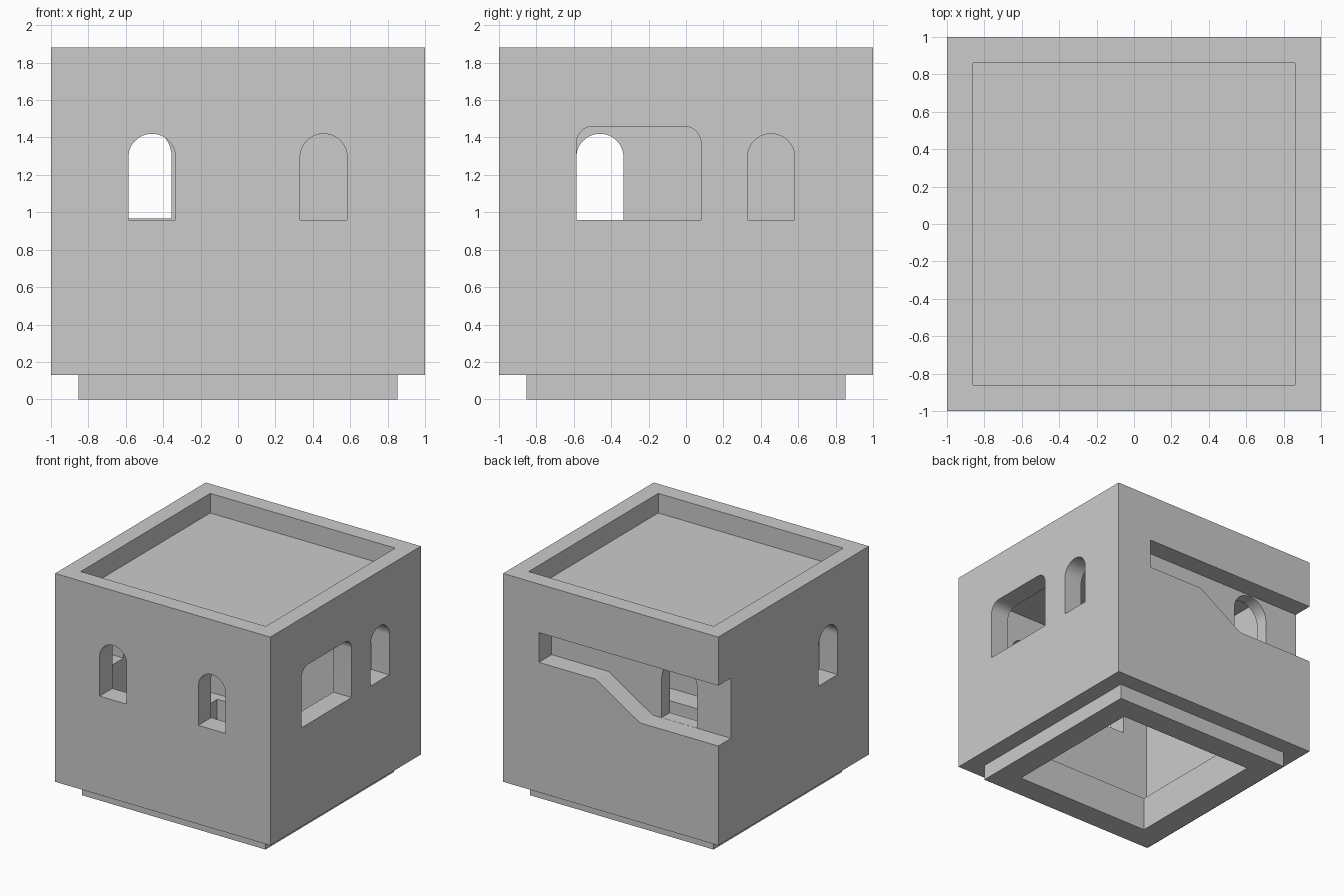
import bpy, bmesh
from math import pi, sin, cos, radians

if "Cube" in bpy.data.objects:
    bpy.data.objects.remove(bpy.data.objects["Cube"])


def prism(name, pts, axis, lo, hi):
    """Extrude a 2D profile along an axis; x: (y,z), y: (x,z), z: (x,y)."""
    place = {'x': lambda u, v, d: (d, u, v),
             'y': lambda u, v, d: (u, d, v),
             'z': lambda u, v, d: (u, v, d)}[axis]
    bm = bmesh.new()
    a = [bm.verts.new(place(u, v, lo)) for u, v in pts]
    b = [bm.verts.new(place(u, v, hi)) for u, v in pts]
    bm.faces.new(a)
    bm.faces.new(b)
    n = len(pts)
    for i in range(n):
        j = (i + 1) % n
        bm.faces.new((a[i], a[j], b[j], b[i]))
    bmesh.ops.recalc_face_normals(bm, faces=bm.faces)
    me = bpy.data.meshes.new(name)
    bm.to_mesh(me)
    bm.free()
    ob = bpy.data.objects.new(name, me)
    bpy.context.collection.objects.link(ob)
    return ob


def rect(x0, x1, y0, y1):
    return [(x0, y0), (x1, y0), (x1, y1), (x0, y1)]


def opening(u0, u1, bottom, top, r, seg=12):
    """Window outline with rounded upper corners (r = half width gives an arch)."""
    pts = [(u0, bottom), (u1, bottom)]
    full = abs(u1 - u0 - 2 * r) < 1e-6
    for i in range(seg + 1):
        t = pi / 2 * i / seg
        pts.append((u1 - r + r * cos(t), top - r + r * sin(t)))
    for i in range(1 if full else 0, seg + 1):
        t = pi / 2 + pi / 2 * i / seg
        pts.append((u0 + r + r * cos(t), top - r + r * sin(t)))
    return pts


def combine(target, tool, op):
    tool.hide_render = True
    m = target.modifiers.new(tool.name, 'BOOLEAN')
    m.operation = op
    m.solver = 'EXACT'
    m.object = tool
    bpy.context.view_layer.objects.active = target
    bpy.ops.object.modifier_apply(modifier=m.name)
    bpy.data.objects.remove(tool, do_unlink=True)


# Main block with stacking plug underneath
block = prism('tower_block', rect(-1, 1, -1, 1), 'z', 0.13, 1.88)
combine(block, prism('plug', rect(-.853, .853, -.853, .853), 'z', 0, 0.2), 'UNION')

# Top socket, inner room (thicker back wall) and bottom shaft
cutters = [
    prism('top_socket', rect(-.86, .86, -.86, .86), 'z', 1.715, 2.1),
    prism('room', rect(-.83, .83, -.83, .72), 'z', 0.29, 1.65),
    prism('shaft', rect(-.644, .644, -.644, .644), 'z', -0.2, 0.4),
]

# Stepped channel in the back face, open at the left side
channel = [(.667, 1.472), (.667, 1.222), (.14, 1.222), (-.272, .965),
           (-1.2, .965), (-1.2, 1.472)]
cutters.append(prism('back_channel', channel, 'y', .83, 1.2))

# Windows: two front, one left, one right, wide right opening, back arch
arch = lambda c: opening(c - .126, c + .126, .96, 1.42, .126)
cutters += [
    prism('front_window_left', arch(-.46), 'y', -1.2, -.6),
    prism('front_window_right', arch(.458), 'y', -1.2, -.6),
    prism('left_window', arch(-.46), 'x', -1.2, -.6),
    prism('right_window', arch(.455), 'x', .6, 1.2),
    prism('right_wide_opening', opening(-.586, .08, .96, 1.46, .09), 'x', .6, 1.2),
    prism('back_arch', opening(-.685, -.355, .966, 1.462, .165), 'y', .6, .9),
]
for c in cutters:
    combine(block, c, 'DIFFERENCE')

# Smooth only the curved window reveals
for o in bpy.context.selected_objects:
    o.select_set(False)
block.select_set(True)
bpy.context.view_layer.objects.active = block
bpy.ops.object.shade_smooth_by_angle(angle=radians(30))
